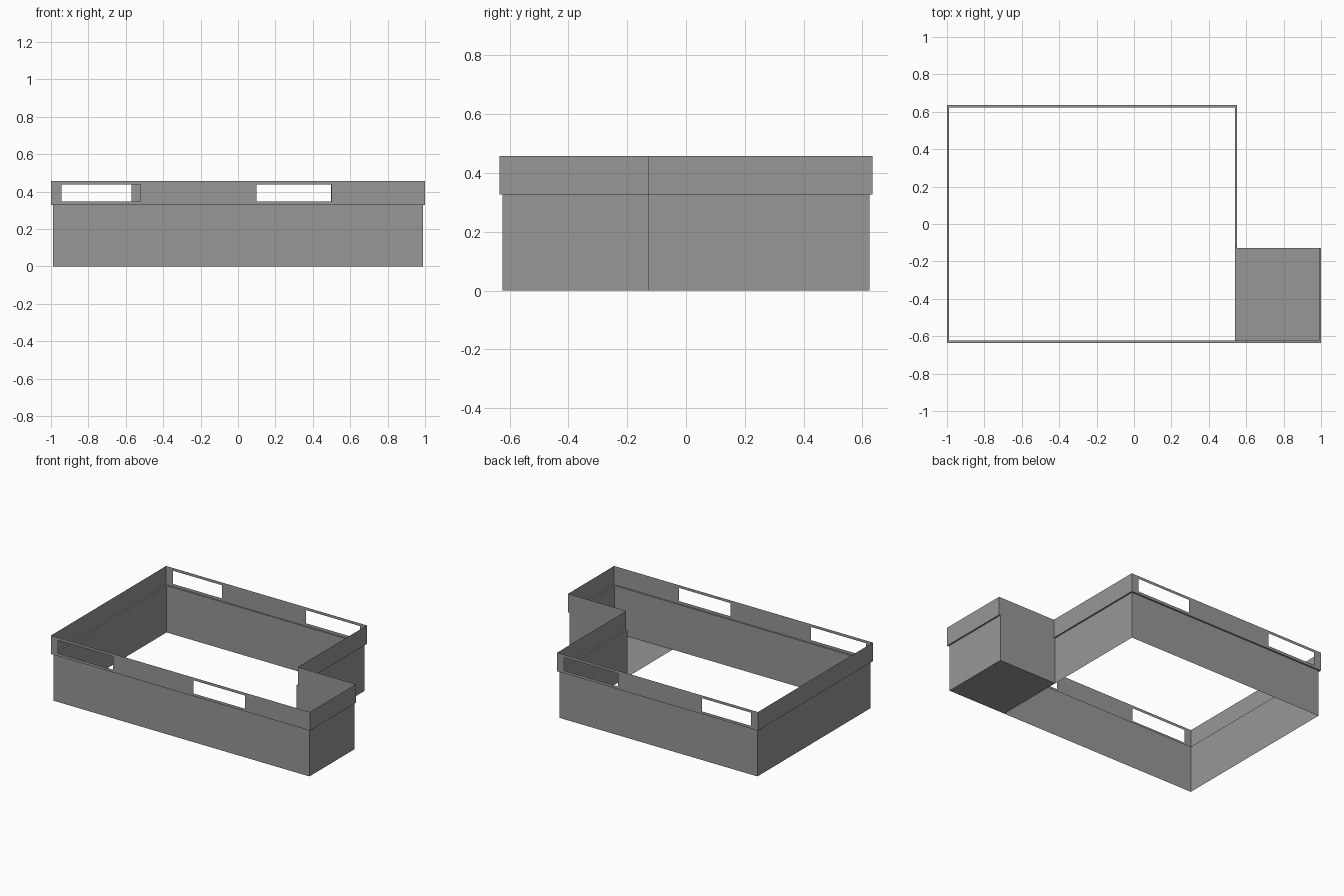
import bpy
import bmesh

cube = bpy.data.objects.get("Cube")
if cube:
    bpy.data.objects.remove(cube, do_unlink=True)

grey = bpy.data.materials.new("plain grey")
grey.use_nodes = True
colour = (0.31, 0.31, 0.31, 1)
grey.diffuse_color = colour
grey.node_tree.nodes["Principled BSDF"].inputs["Base Color"].default_value = colour

STEP, TOP = 0.327, 0.457      # heights of the ledge and the rim
SILL, HEAD = 0.346, 0.438     # heights of the window openings
NOTCH_Y = -0.127              # back of the projecting bay


def outline(inset):
    """L-shaped plan, anticlockwise; the bay's back wall stays in line."""
    x, y, nx = 1 - inset, 0.635 - inset, 0.551 - inset
    return [(-x, -y), (x, -y), (x, NOTCH_Y), (nx, NOTCH_Y), (nx, y), (-x, y)]


INNER, OUTER = outline(0.011), outline(0)


def make(name, quads):
    bm = bmesh.new()
    for quad in quads:
        bm.faces.new([bm.verts.new(p) for p in quad])
    bmesh.ops.remove_doubles(bm, verts=bm.verts, dist=0.0001)
    mesh = bpy.data.meshes.new(name)
    bm.to_mesh(mesh)
    bm.free()
    mesh.materials.append(grey)
    obj = bpy.data.objects.new(name, mesh)
    bpy.context.collection.objects.link(obj)
    return obj


def wall(a, b, z0, z1):
    return [(*a, z0), (*b, z0), (*b, z1), (*a, z1)]


def window_wall(a, b, openings):
    """Wall along x, split into panels around its window openings."""
    y = a[1]
    cuts = sorted([a[0], b[0]] + [x for o in openings for x in o], reverse=a[0] > b[0])
    panels = []
    for x0, x1 in zip(cuts, cuts[1:]):
        p, q = (x0, y), (x1, y)
        panels.append(wall(p, q, STEP, SILL))
        panels.append(wall(p, q, HEAD, TOP))
        if not any(lo < (x0 + x1) / 2 < hi for lo, hi in openings):
            panels.append(wall(p, q, SILL, HEAD))
    return panels


def edges(points):
    return list(zip(points, points[1:] + points[:1]))


# Lower walls
make("lower_walls", [wall(a, b, 0, STEP) for a, b in edges(INNER)])

# Narrow ledge stepping out to the upper band, absent behind the bay
ledge = []
for i, ((a, b), (c, d)) in enumerate(zip(edges(INNER), edges(OUTER))):
    if i != 2:
        ledge.append([(*a, STEP), (*b, STEP), (*d, STEP), (*c, STEP)])
make("ledge", ledge)

# Upper band, with window openings at the front and back
windows = {0: [(-0.945, -0.52), (0.1, 0.5)],
           4: [(-0.945, -0.57), (0.08, 0.497)]}
band = []
for i, (a, b) in enumerate(edges(OUTER)):
    band += window_wall(a, b, windows[i]) if i in windows else [wall(a, b, STEP, TOP)]
make("upper_band", band)

# Floor of the projecting bay
left, right, front = INNER[3][0], INNER[1][0], INNER[0][1]
make("bay_floor", [[(left, front, 0), (right, front, 0),
                    (right, NOTCH_Y, 0), (left, NOTCH_Y, 0)]])
